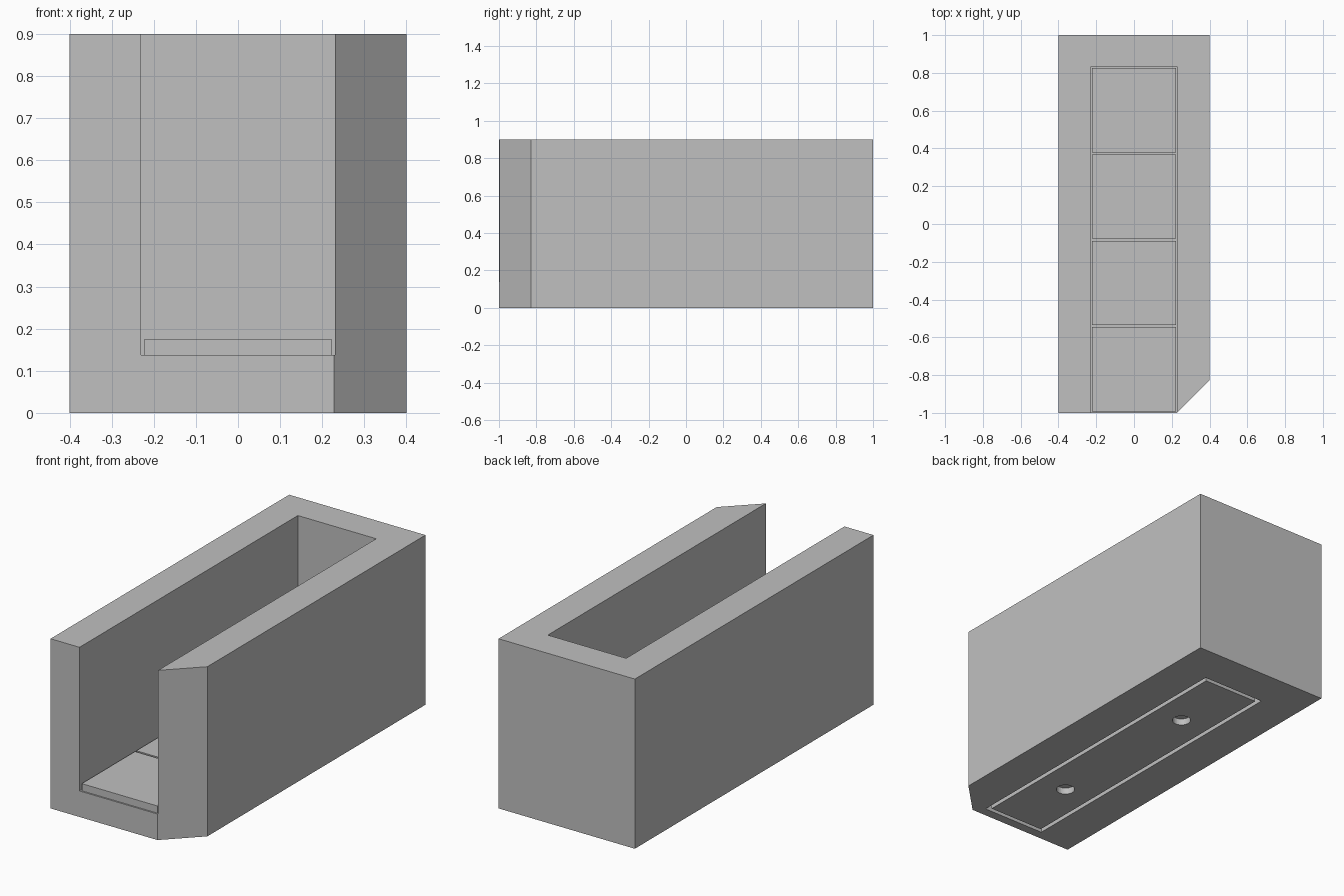
import bpy, bmesh
from mathutils import Matrix

if "Cube" in bpy.data.objects:
    bpy.data.objects.remove(bpy.data.objects["Cube"])

grey = bpy.data.materials.new("plain grey")
grey.use_nodes = True
COLOUR = (0.53, 0.53, 0.53, 1)
grey.diffuse_color = COLOUR
grey.node_tree.nodes["Principled BSDF"].inputs["Base Color"].default_value = COLOUR


def finish(name, bm):
    bmesh.ops.recalc_face_normals(bm, faces=bm.faces)
    mesh = bpy.data.meshes.new(name)
    bm.to_mesh(mesh)
    bm.free()
    mesh.materials.append(grey)
    obj = bpy.data.objects.new(name, mesh)
    bpy.context.collection.objects.link(obj)
    return obj


def prism(name, outline, z0, z1):
    bm = bmesh.new()
    face = bm.faces.new([bm.verts.new((x, y, z0)) for x, y in outline])
    top = bmesh.ops.extrude_face_region(bm, geom=[face])["geom"]
    verts = [g for g in top if isinstance(g, bmesh.types.BMVert)]
    bmesh.ops.translate(bm, verts=verts, vec=(0, 0, z1 - z0))
    return finish(name, bm)


def box(name, half_x, y0, y1, z0, z1):
    outline = [(-half_x, y0), (half_x, y0), (half_x, y1), (-half_x, y1)]
    return prism(name, outline, z0, z1)


def cylinder(name, radius, y, z0, z1):
    bm = bmesh.new()
    bmesh.ops.create_cone(bm, cap_ends=True, segments=32, radius1=radius,
                          radius2=radius, depth=z1 - z0,
                          matrix=Matrix.Translation((0, y, (z0 + z1) / 2)))
    return finish(name, bm)


def cut(target, cutter):
    cutter.hide_render = True
    mod = target.modifiers.new("cut", "BOOLEAN")
    mod.operation, mod.solver, mod.object = "DIFFERENCE", "EXACT", cutter
    bpy.context.view_layer.objects.active = target
    bpy.ops.object.modifier_apply(modifier=mod.name)
    bpy.data.objects.remove(cutter)


FLOOR, BACK, MID = 0.138, 0.83, -0.083
RECESS = 0.035

# Trough body with one chamfered front corner, open at the top and front
body = prism("trough_body", [(-0.4, -1), (0.228, -1), (0.4, -0.828), (0.4, 1), (-0.4, 1)], 0, 0.9)
cut(body, box("channel_cutter", 0.23, -1.2, BACK, FLOOR, 1.1))

# Shallow recess underneath, holding a base plate with a narrow gap around it
cut(body, box("recess_cutter", 0.184, MID - 0.867, MID + 0.867, -0.1, RECESS))
plate = box("base_plate", 0.162, MID - 0.845, MID + 0.845, 0, RECESS)
for side in (-1, 1):
    cut(plate, cylinder("hole_cutter", 0.046, MID + side * 0.457, -0.1, 0.1))

# Row of four floor tiles
PITCH = 0.457
for i in range(4):
    y0 = -0.992 + i * PITCH
    box(f"floor_tile_{i + 1}", 0.222, y0, y0 + 0.446, FLOOR, 0.176)
